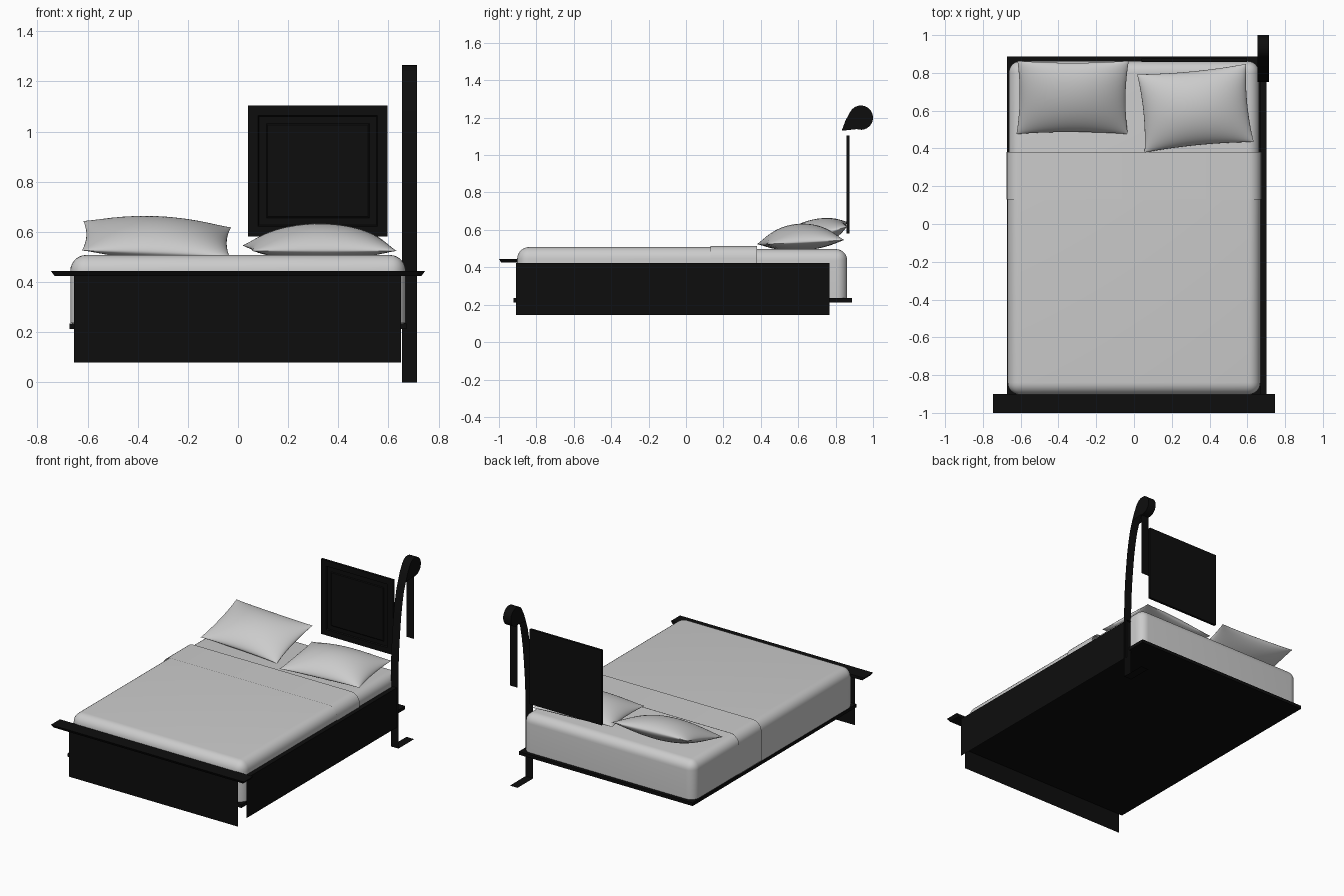
import bpy, bmesh, math
from mathutils import Matrix, Vector

if "Cube" in bpy.data.objects:
    bpy.data.objects.remove(bpy.data.objects["Cube"])

black = bpy.data.materials.new("dark_wood")
black.diffuse_color = (0.004, 0.004, 0.004, 1)
black.use_nodes = True
black.node_tree.nodes["Principled BSDF"].inputs["Base Color"].default_value = black.diffuse_color


def finish(name, bm, mat=None, angle=35):
    bmesh.ops.recalc_face_normals(bm, faces=bm.faces)
    me = bpy.data.meshes.new(name)
    bm.to_mesh(me)
    bm.free()
    ob = bpy.data.objects.new(name, me)
    bpy.context.collection.objects.link(ob)
    if mat:
        me.materials.append(mat)
    bpy.ops.object.select_all(action='DESELECT')
    ob.select_set(True)
    bpy.context.view_layer.objects.active = ob
    bpy.ops.object.shade_smooth_by_angle(angle=math.radians(angle))
    return ob


def box_bm(lo, hi):
    bm = bmesh.new()
    bmesh.ops.create_cube(bm, size=1)
    for v in bm.verts:
        v.co = Vector([hi[i] if v.co[i] > 0 else lo[i] for i in range(3)])
    return bm


def quilt(name, lo, hi, radius, y_min=None, y_max=None):
    """Soft box with rounded corners and top, optionally trimmed along y."""
    bm = box_bm(lo, hi)
    edges = [e for e in bm.edges if max(v.co.z for v in e.verts) > hi[2] - 1e-4]
    bmesh.ops.bevel(bm, geom=edges, offset=radius, segments=7, profile=0.5, affect='EDGES')
    if y_max is not None:
        bmesh.ops.delete(bm, geom=[f for f in bm.faces if f.normal.z < -0.9], context='FACES')
    for y, n in ((y_max, 1), (y_min, -1)):
        if y is not None:
            bmesh.ops.bisect_plane(bm, geom=bm.verts[:] + bm.edges[:] + bm.faces[:],
                                   plane_co=(0, y, 0), plane_no=(0, n, 0), clear_outer=True)
    return finish(name, bm)


# Bedding: mattress, blanket and its turned-down band
quilt("mattress", (-0.662, -0.893, 0.235), (0.662, 0.862, 0.497), 0.06)
quilt("blanket", (-0.669, -0.903, 0.236), (0.669, 0.88, 0.508), 0.064, y_max=0.375)
quilt("blanket_fold", (-0.674, -0.91, 0.242), (0.674, 0.88, 0.514), 0.066, y_min=0.13, y_max=0.38)


# Pillows: two domed sheets meeting at a pinched seam
def pillow(name, centre, w, d, top, bottom, rot):
    n = 28
    bm = bmesh.new()
    for h in (top, -bottom):
        rows = []
        for i in range(n + 1):
            row = []
            for j in range(n + 1):
                u = -math.cos(math.pi * i / n)
                v = -math.cos(math.pi * j / n)
                a, b = 1 - u * u, 1 - v * v
                row.append(bm.verts.new((w * u * (1 - 0.05 * b), d * v * (1 - 0.06 * a),
                                         h * max(a * b, 0) ** 0.6)))
            rows.append(row)
        for i in range(n):
            for j in range(n):
                bm.faces.new((rows[i][j], rows[i + 1][j], rows[i + 1][j + 1], rows[i][j + 1]))
    bmesh.ops.remove_doubles(bm, verts=bm.verts, dist=1e-5)
    m = Matrix.Translation(centre)
    for axis, deg in zip("ZYX", (rot[2], rot[1], rot[0])):
        m = m @ Matrix.Rotation(math.radians(deg), 4, axis)
    bm.transform(m)
    finish(name, bm, angle=60)


pillow("left_pillow", (-0.325, 0.67, 0.572), 0.295, 0.203, 0.078, 0.07, (17, 2.5, 0))
pillow("right_pillow", (0.325, 0.613, 0.535), 0.29, 0.208, 0.098, 0.045, (3, 0, 5.5))

# Platform under the mattress
finish("platform", box_bm((-0.672, -0.922, 0.213), (0.672, 0.887, 0.235)), black)

# Footboard cap with tapered underside
bm = box_bm((-0.747, -1.0, 0.425), (0.747, -0.9, 0.445))
for v in bm.verts:
    if v.co.z < 0.43:
        v.co.x *= 0.98
        v.co.y += 0.012 if v.co.y < -0.95 else 0
finish("footboard_cap", bm, black)


def strip(name, pts, width_axis, a, b, ends_from=None):
    """Sweep an open profile between a and b along x or y; ends_from closes its sides."""
    bm = bmesh.new()

    def vert(p, t):
        return bm.verts.new((t, p[0], p[1]) if width_axis == 'x' else (p[0], t, p[1]))
    A = [vert(p, a) for p in pts]
    B = [vert(p, b) for p in pts]
    for i in range(len(pts) - 1):
        bm.faces.new((A[i], A[i + 1], B[i + 1], B[i]))
    if ends_from is not None:
        bm.faces.new(A[ends_from:])
        bm.faces.new(B[ends_from:])
    return finish(name, bm, black)


# Thin footboard panel and side rail with its top ledge
strip("footboard_panel", [(-0.93, 0.08), (-0.93, 0.43)], 'x', -0.655, 0.65)
strip("side_rail", [(0.702, 0.145), (0.702, 0.422), (0.668, 0.422)], 'y', -0.91, 0.768)

# Curved post: foot, sweeping front and scrolled head, plus the hanging back strip
front = [(0.925, 0), (0.752, 0), (0.752, 0.5), (0.755, 0.6), (0.761, 0.7), (0.77, 0.8),
         (0.781, 0.9), (0.795, 0.99), (0.812, 1.07), (0.832, 1.13), (0.853, 1.185)]
scroll = [(0.935 + 0.065 * math.cos(math.radians(t)), 1.2 + 0.065 * math.sin(math.radians(t)))
          for t in range(150, -111, -13)]
strip("post", front + scroll, 'x', 0.655, 0.714, ends_from=9)
strip("post_back", [(0.925, 0.70), (0.925, 1.145)], 'x', 0.655, 0.714)

# Headboard panel with a stepped frame around a recessed field
bm = box_bm((0.04, 0.858, 0.582), (0.597, 0.875, 1.105))
bm.faces.ensure_lookup_table()
bm.normal_update()
face = min(bm.faces, key=lambda f: f.calc_center_median().y)
for thick, depth in ((0.012, 0.0), (0.045, 0.0), (0.006, -0.008), (0.04, 0.0), (0.008, 0.004)):
    bmesh.ops.inset_region(bm, faces=[face], thickness=thick, depth=depth)
finish("headboard_panel", bm, black, 20)
